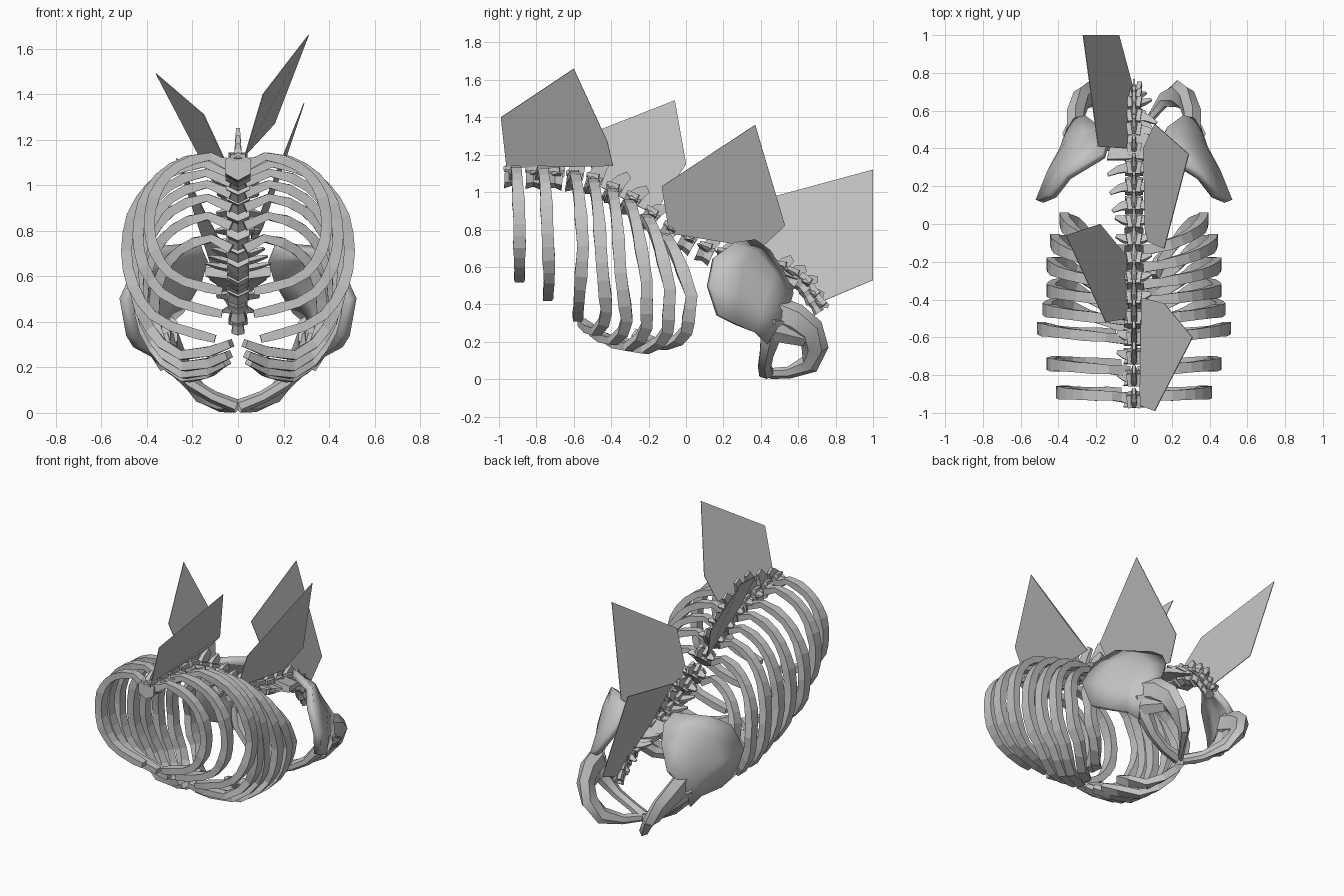
import bpy, bmesh, math
from mathutils import Vector

if "Cube" in bpy.data.objects:
    bpy.data.objects.remove(bpy.data.objects["Cube"])

bone = bpy.data.materials.new("bone_grey")
bone.use_nodes = True
GREY = (0.55, 0.55, 0.55, 1)
bone.diffuse_color = GREY
bone.node_tree.nodes["Principled BSDF"].inputs["Base Color"].default_value = GREY


def finish(bm, name, mirror=False, solid=0, smooth=False):
    bmesh.ops.recalc_face_normals(bm, faces=bm.faces[:])
    me = bpy.data.meshes.new(name)
    bm.to_mesh(me)
    bm.free()
    me.materials.append(bone)
    ob = bpy.data.objects.new(name, me)
    bpy.context.collection.objects.link(ob)
    if mirror:
        m = ob.modifiers.new("mirror", "MIRROR")
        m.use_mirror_merge = False
    if solid:
        s = ob.modifiers.new("thickness", "SOLIDIFY")
        s.thickness = solid
        s.offset = 0
    if smooth:
        bpy.context.view_layer.objects.active = ob
        ob.select_set(True)
        bpy.ops.object.shade_smooth_by_angle(angle=math.radians(35))
        ob.select_set(False)
    return ob


def sweep(bm, path, wide, thick, side=(0, 1, 0), scale=None, sides=4):
    """Loft a flat polygonal section along a path, with capped ends."""
    path = [Vector(p) for p in path]
    rings = []
    for i, p in enumerate(path):
        t = (path[min(i + 1, len(path) - 1)] - path[max(i - 1, 0)]).normalized()
        s = Vector(side)
        s = (s - t * s.dot(t)).normalized()
        n = t.cross(s)
        k = scale[i] if scale else 1
        ring = []
        for j in range(sides):
            a = 2 * math.pi * (j + 0.5) / sides
            r = k / math.cos(math.pi / sides) / 2
            ring.append(bm.verts.new(p + s * math.cos(a) * r * wide + n * math.sin(a) * r * thick))
        rings.append(ring)
    for a, b in zip(rings, rings[1:]):
        for j in range(sides):
            k = (j + 1) % sides
            bm.faces.new((a[j], a[k], b[k], b[j]))
    bm.faces.new(rings[0])
    bm.faces.new(rings[-1][::-1])


def lerp_keys(keys, f):
    f = max(0, min(1, f)) * (len(keys) - 1)
    i = min(int(f), len(keys) - 2)
    return keys[i] + (keys[i + 1] - keys[i]) * (f - i)


# Ribs: half width, top z, bottom z, end x, y at head / shoulder / side / low / end
RIBS = [
    (0.39, 1.13, 0.53, 0.07, (-0.91, -0.90, -0.89, -0.89, -0.89)),
    (0.44, 1.13, 0.43, 0.07, (-0.77, -0.75, -0.74, -0.73, -0.74)),
    (0.49, 1.10, 0.32, 0.10, (-0.60, -0.57, -0.55, -0.57, -0.58)),
    (0.46, 1.06, 0.18, 0.03, (-0.50, -0.47, -0.45, -0.42, -0.56)),
    (0.44, 1.01, 0.13, 0.04, (-0.40, -0.37, -0.35, -0.31, -0.50)),
    (0.44, 0.95, 0.10, 0.05, (-0.31, -0.26, -0.21, -0.21, -0.44)),
    (0.42, 0.87, 0.09, 0.07, (-0.22, -0.15, -0.085, -0.10, -0.38)),
    (0.37, 0.77, 0.12, 0.11, (-0.13, -0.05, 0.03, 0.00, -0.28)),
]
STEPS = 14
for n, (w, top, low, end, ys) in enumerate(RIBS):
    # the head dips in to meet the spine
    path, scale = [(0.03, ys[0] - 0.01, top - 0.05)], [1.0]
    for i in range(STEPS + 1):
        f = i / STEPS
        t = math.pi * (0.05 + 0.90 * f)
        squareness = 0.64 if f < 0.5 else (0.72 if n < 3 else 0.88)
        x = w * math.sin(t) ** squareness
        if f > 0.8:
            x = x + (end - x) * ((f - 0.8) / 0.2) ** 2
        z = low + (top - low) * (0.5 + 0.5 * math.cos(t))
        if n > 2 and f > 0.85:
            z += 0.8 * (f - 0.85)
        path.append((x, lerp_keys(ys, f), z))
        scale.append(0.8 + 0.3 * math.sin(math.pi * f) + (0.12 if i % 4 == 1 else 0))
    bm = bmesh.new()
    sweep(bm, path, 0.058, 0.043, scale=scale)
    finish(bm, f"rib_pair_{n + 1}", mirror=True)

# Spine curve as evenly spaced (y, z) keys
SPINE = [(-0.93, 1.08), (-0.70, 1.07), (-0.50, 1.04), (-0.30, 0.94), (-0.10, 0.78),
         (0.10, 0.67), (0.30, 0.61), (0.50, 0.57), (0.62, 0.50), (0.69, 0.39)]
KY, KZ = zip(*SPINE)


def spine_at(f):
    return Vector((0, lerp_keys(KY, f), lerp_keys(KZ, f)))


# Vertebrae: body, leaning spinous process, wings and articular knobs
COUNT = 19
for n in range(COUNT):
    f = n / (COUNT - 1)
    c = spine_at(f)
    t = (spine_at(f + 0.03) - spine_at(f - 0.03)).normalized()
    right = Vector((1, 0, 0))
    up = right.cross(t)
    size = lerp_keys((1.2, 1.15, 1.1, 1.05, 1, 1, 0.6), f)
    height = lerp_keys((0.07, 0.18, 0.11, 0.07, 0.08, 0.08, 0.07, 0.04), f)
    wing = lerp_keys((0.09, 0.09, 0.09, 0.10, 0.14, 0.12, 0.04), f)
    bm = bmesh.new()
    sweep(bm, [c - t * 0.04, c, c + t * 0.04], 0.09 * size, 0.085 * size, right,
          (1.05, 0.8, 1.05), 6)
    sweep(bm, [c + up * 0.02, c + up * (0.02 + height * 0.6) + t * 0.015,
               c + up * (0.02 + height) + t * 0.04], 0.028 * size, 0.075 * size, right,
          (1.1, 0.8, 0.5))
    lean = -0.05 if 0.5 < f < 0.85 else 0.02
    for s in (-1, 1):
        sweep(bm, [c + up * 0.02, c + right * s * wing * 0.6 + up * 0.03 + t * lean * 0.4,
                   c + right * s * wing + up * 0.035 + t * lean], 0.05 * size, 0.025, t,
              (1.1, 0.8, 0.35))
        sweep(bm, [c + right * s * 0.02 + up * 0.04 - t * 0.045,
                   c + right * s * 0.03 + up * 0.05 + t * 0.02], 0.025, 0.03, right)
    finish(bm, f"vertebra_{n + 1}")

# Sacrum joining the hips
bm = bmesh.new()
sweep(bm, [(0, 0.34, 0.62), (0, 0.46, 0.60), (0, 0.60, 0.54)], 0.26, 0.06, (1, 0, 0),
      (1.1, 0.9, 0.45), 6)
finish(bm, "sacrum")

# Hip blades: rows run from the front crest back to the hip socket
BLADE = [
    [(.47, .17, .34), (.50, .12, .50), (.43, .15, .65), (.35, .25, .72), (.16, .36, .73)],
    [(.44, .27, .29), (.44, .27, .46), (.38, .30, .61), (.30, .36, .68), (.14, .43, .68)],
    [(.36, .37, .25), (.37, .40, .37), (.34, .43, .48), (.27, .46, .56), (.17, .50, .58)],
    [(.32, .43, .19), (.34, .48, .27), (.33, .52, .36), (.30, .55, .41), (.25, .56, .45)],
]
bm = bmesh.new()
grid = [[bm.verts.new(p) for p in row] for row in BLADE]
for a, b in zip(grid, grid[1:]):
    for j in range(len(a) - 1):
        bm.faces.new((a[j], a[j + 1], b[j + 1], b[j]))
finish(bm, "hip_blade", mirror=True, solid=0.045, smooth=True)

# Hip socket and the rear and front lower arms, meeting at the middle
bm = bmesh.new()
sweep(bm, [(.33, .42, .31), (.31, .53, .29), (.28, .65, .25)], 0.075, 0.17, (1, 0, 0),
      (0.9, 1.0, 0.8), 6)
sweep(bm, [(.31, .48, .36), (.31, .58, .32), (.28, .66, .26), (.23, .69, .17), (.16, .66, .08),
           (.08, .55, .035), (.01, .45, .03)], 0.075, 0.125, (1, 0, 0),
      (1.2, 1.2, 1.1, 1.0, 0.75, 0.45, 0.4), 6)
sweep(bm, [(.33, .48, .33), (.29, .45, .22), (.21, .43, .13), (.11, .42, .07), (.01, .43, .03)],
      0.085, 0.06, (0, 1, 0), (1.5, 1.2, 0.85, 0.8, 0.9), 6)
finish(bm, "lower_hip", mirror=True, smooth=True)

# Thin back plates
PLATES = [
    [(.11, -.99, 1.40), (.31, -.60, 1.66), (.16, -.42, 1.27), (.04, -.39, 1.14), (.03, -.96, 1.13)],
    [(-.15, -.52, 1.31), (-.36, -.06, 1.49), (-.18, .00, 1.15), (-.04, -.17, .88), (-.03, -.50, 1.05)],
    [(.16, -.13, 1.03), (.29, .37, 1.36), (.11, .53, .82), (.05, .40, .70), (.06, -.09, .78)],
    [(-.19, .41, .96), (-.27, 1.0, 1.12), (-.08, 1.0, .53), (-.01, .74, .42), (-.04, .40, .68)],
]
for n, corners in enumerate(PLATES):
    bm = bmesh.new()
    bm.faces.new([bm.verts.new(p) for p in corners])
    finish(bm, f"back_plate_{n + 1}", solid=0.004)
